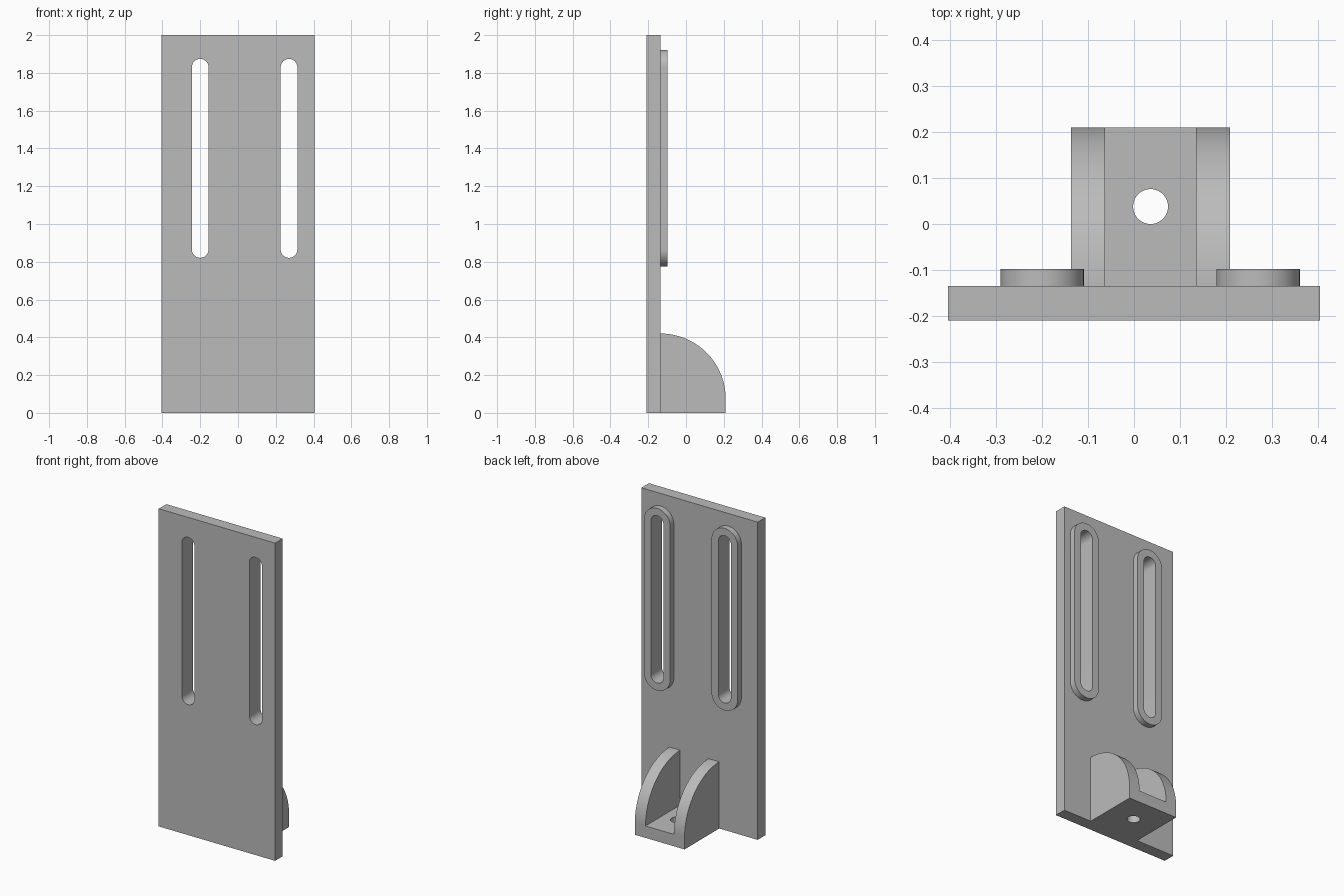
import bpy, bmesh
from math import sin, cos, pi, radians
from mathutils import Vector

cube = bpy.data.objects.get("Cube")
if cube:
    bpy.data.objects.remove(cube, do_unlink=True)

grey = bpy.data.materials.new("plain grey")
grey.use_nodes = True
grey.diffuse_color = (0.5, 0.5, 0.5, 1)
bsdf = next(n for n in grey.node_tree.nodes if n.type == "BSDF_PRINCIPLED")
bsdf.inputs["Base Color"].default_value = grey.diffuse_color

FRONT, FACE, COLLAR, BACK = -0.21, -0.135, -0.098, 0.21   # depths along y
SLOTS = {"right": -0.2, "left": 0.27}
SLOT_LOW, SLOT_HIGH = 0.865, 1.83                         # slot arc centres


def prism(name, outline, direction):
    """Extrude a planar outline of 3D points along a direction."""
    bm = bmesh.new()
    face = bm.faces.new([bm.verts.new(p) for p in outline])
    result = bmesh.ops.extrude_face_region(bm, geom=[face], use_keep_orig=True)
    moved = [v for v in result["geom"] if isinstance(v, bmesh.types.BMVert)]
    bmesh.ops.translate(bm, verts=moved, vec=Vector(direction))
    bmesh.ops.recalc_face_normals(bm, faces=bm.faces)
    mesh = bpy.data.meshes.new(name)
    bm.to_mesh(mesh)
    bm.free()
    mesh.materials.append(grey)
    obj = bpy.data.objects.new(name, mesh)
    bpy.context.collection.objects.link(obj)
    return obj


def box(name, x0, x1, y0, y1, z0, z1):
    return prism(name, [(x0, y0, z0), (x1, y0, z0), (x1, y1, z0), (x0, y1, z0)],
                 (0, 0, z1 - z0))


def obround(name, x, radius, y0, y1, steps=24):
    """Upright rounded slot shape running from y0 to y1."""
    turn = [pi * i / steps for i in range(steps + 1)]
    top = [(x + radius * cos(a), y0, SLOT_HIGH + radius * sin(a)) for a in turn]
    low = [(x - radius * cos(a), y0, SLOT_LOW - radius * sin(a)) for a in turn]
    return prism(name, top + low, (0, y1 - y0, 0))


def cut(obj, cutter):
    mod = obj.modifiers.new("cut", "BOOLEAN")
    mod.operation, mod.solver, mod.object = "DIFFERENCE", "EXACT", cutter
    select(obj)
    bpy.ops.object.modifier_apply(modifier=mod.name)
    bpy.data.objects.remove(cutter, do_unlink=True)


def select(obj):
    bpy.ops.object.select_all(action="DESELECT")
    obj.select_set(True)
    bpy.context.view_layer.objects.active = obj


# Tall back plate and raised collars, pierced by two slots
plate = box("back_plate", -0.405, 0.405, FRONT, FACE, 0, 2)
parts = [plate]
for side, x in SLOTS.items():
    collar = obround(side + "_slot_collar", x, 0.091, FACE, COLLAR)
    for part in (plate, collar):
        cut(part, obround("slot_cutter", x, 0.044, -0.4, 0.1))
    parts.append(collar)

# Bracket with two quarter-round cheeks joined by a floor
X0, X1, WALL, FLOOR = -0.137, 0.209, 0.074, 0.075
reach = BACK - FACE
arc = [(X0, FACE + reach * cos(a), FLOOR + reach * sin(a))
       for a in (pi / 2 * i / 32 for i in range(33))]
bracket = prism("bracket", [(X0, FACE, 0), (X0, BACK, 0)] + arc, (X1 - X0, 0, 0))
cut(bracket, box("pocket_cutter", X0 + WALL, X1 - WALL, -0.3, 0.4, FLOOR, 0.6))

# Bolt hole through the bracket floor
circle = [2 * pi * i / 40 for i in range(40)]
cut(bracket, prism("hole_cutter", [(0.036 + 0.038 * cos(a), 0.038 + 0.038 * sin(a), -0.1)
                                   for a in circle], (0, 0, 0.3)))
parts.append(bracket)

for part in parts:
    select(part)
    bpy.ops.object.shade_smooth_by_angle(angle=radians(30))
